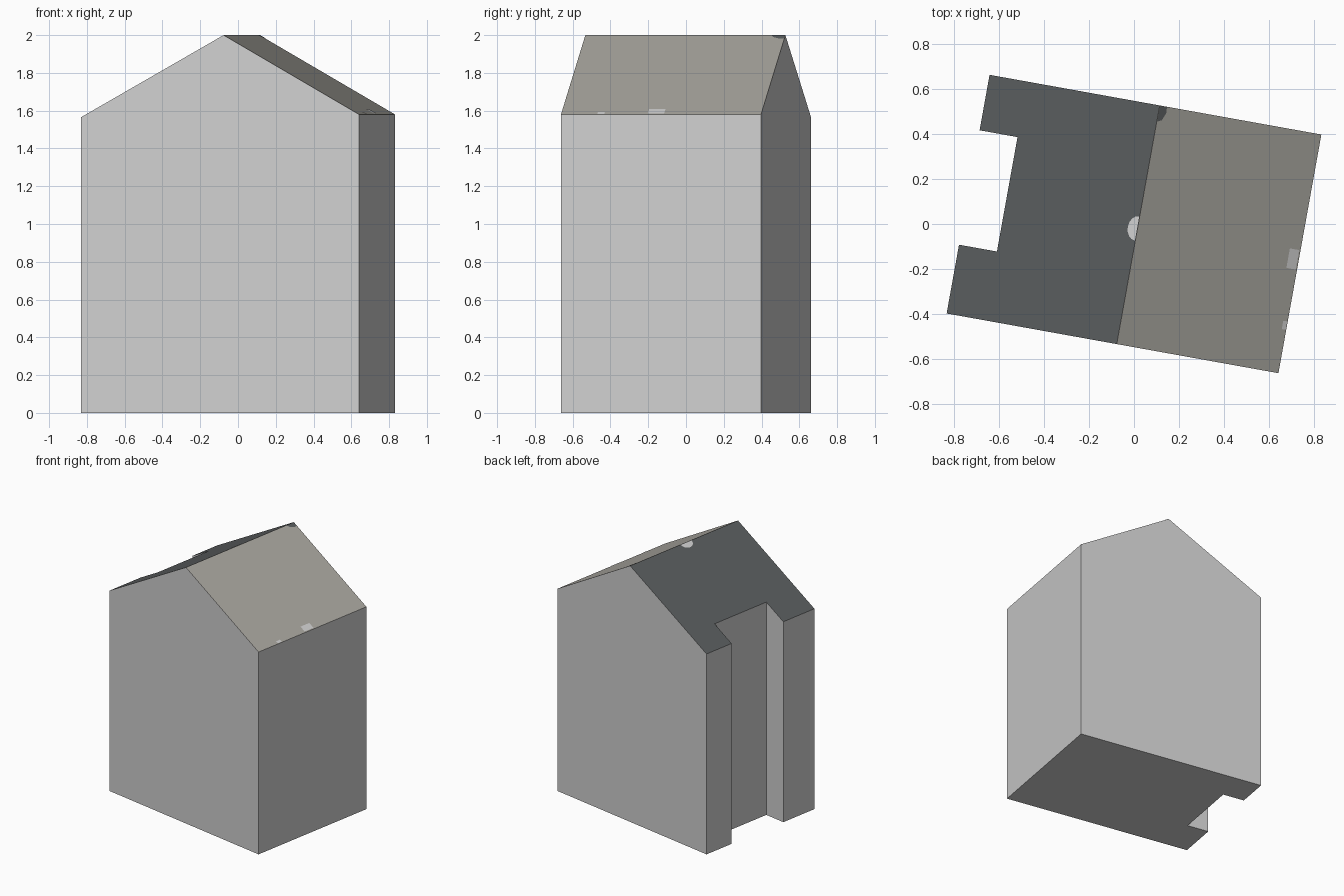
import bpy, bmesh, math
from mathutils import Vector

if "Cube" in bpy.data.objects:
    bpy.data.objects.remove(bpy.data.objects["Cube"])

TURN = math.radians(-10.2)
HW, HD = 0.748, 0.538            # half width / half depth
RIDGE_U, TOP = 0.019, 2.0
EAVE_L, EAVE_R = 1.565, 1.58
SLOPE_L = (TOP - EAVE_L) / (RIDGE_U + HW)
SLOPE_R = (TOP - EAVE_R) / (HW - RIDGE_U)


def material(name, rgb):
    m = bpy.data.materials.new(name)
    m.diffuse_color = (*rgb, 1)
    m.use_nodes = True
    m.node_tree.nodes["Principled BSDF"].inputs["Base Color"].default_value = m.diffuse_color
    return m


wall = material("wall grey", (0.63, 0.63, 0.63))
slate = material("dark slate", (0.10, 0.108, 0.111))
stone = material("warm stone", (0.40, 0.385, 0.35))


def finish(bm, name, mats):
    me = bpy.data.meshes.new(name)
    bm.to_mesh(me)
    bm.free()
    for m in mats:
        me.materials.append(m)
    ob = bpy.data.objects.new(name, me)
    ob.rotation_euler.z = TURN
    bpy.context.collection.objects.link(ob)
    return ob


# House body: notched footprint raised, then sliced by the two roof planes
bm = bmesh.new()
foot = [(-HW, -HD), (HW, -HD), (HW, HD), (-HW, HD),
        (-HW, 0.288), (-0.577, 0.288), (-0.577, -0.228), (-HW, -0.228)]
base = bm.faces.new([bm.verts.new((u, v, 0)) for u, v in foot])
up = bmesh.ops.extrude_face_region(bm, geom=[base], use_keep_orig=True)["geom"]
bmesh.ops.translate(bm, vec=(0, 0, 2.6),
                    verts=[g for g in up if isinstance(g, bmesh.types.BMVert)])
for normal in (Vector((-SLOPE_L, 0, 1)), Vector((SLOPE_R, 0, 1))):
    bmesh.ops.bisect_plane(bm, geom=bm.verts[:] + bm.edges[:] + bm.faces[:],
                           plane_co=(RIDGE_U, 0, TOP), plane_no=normal.normalized(),
                           clear_outer=True)
    rim = [e for e in bm.edges if e.is_boundary]
    bmesh.ops.contextual_create(bm, geom=rim)
bmesh.ops.recalc_face_normals(bm, faces=bm.faces[:])
# Roof slopes coloured by direction
for f in bm.faces:
    if f.normal.z > 0.3:
        f.material_index = 1 if f.normal.x < 0 else 2
finish(bm, "house_body", [wall, slate, stone])


# Small worn patches lying just above the roof
def roof_patch(name, points, mat):
    b = bmesh.new()
    vs = []
    for u, v in points:
        z = TOP - (SLOPE_L * (RIDGE_U - u) if u < RIDGE_U else SLOPE_R * (u - RIDGE_U))
        vs.append(b.verts.new((u, v, z + 0.002)))
    f = b.faces.new(vs)
    f.normal_update()
    if f.normal.z < 0:
        f.normal_flip()
    finish(b, name, [mat])


def box(u, v, w, d):
    return [(u - w / 2, v - d / 2), (u + w / 2, v - d / 2),
            (u + w / 2, v + d / 2), (u - w / 2, v + d / 2)]


arc = [math.pi * i / 8 for i in range(9)]
roof_patch("ridge_patch", [(0.017 - 0.042 * math.sin(a), -0.017 + 0.055 * math.cos(a))
                           for a in arc], wall)
roof_patch("ridge_end_patch", [(0.021, 0.465), (0.04, 0.475), (0.054, 0.51),
                               (0.052, 0.536), (0.021, 0.536)], slate)
roof_patch("eave_patch_large", box(0.721, -0.028, 0.042, 0.088), wall)
roof_patch("eave_patch_small", box(0.737, -0.324, 0.018, 0.038), wall)
